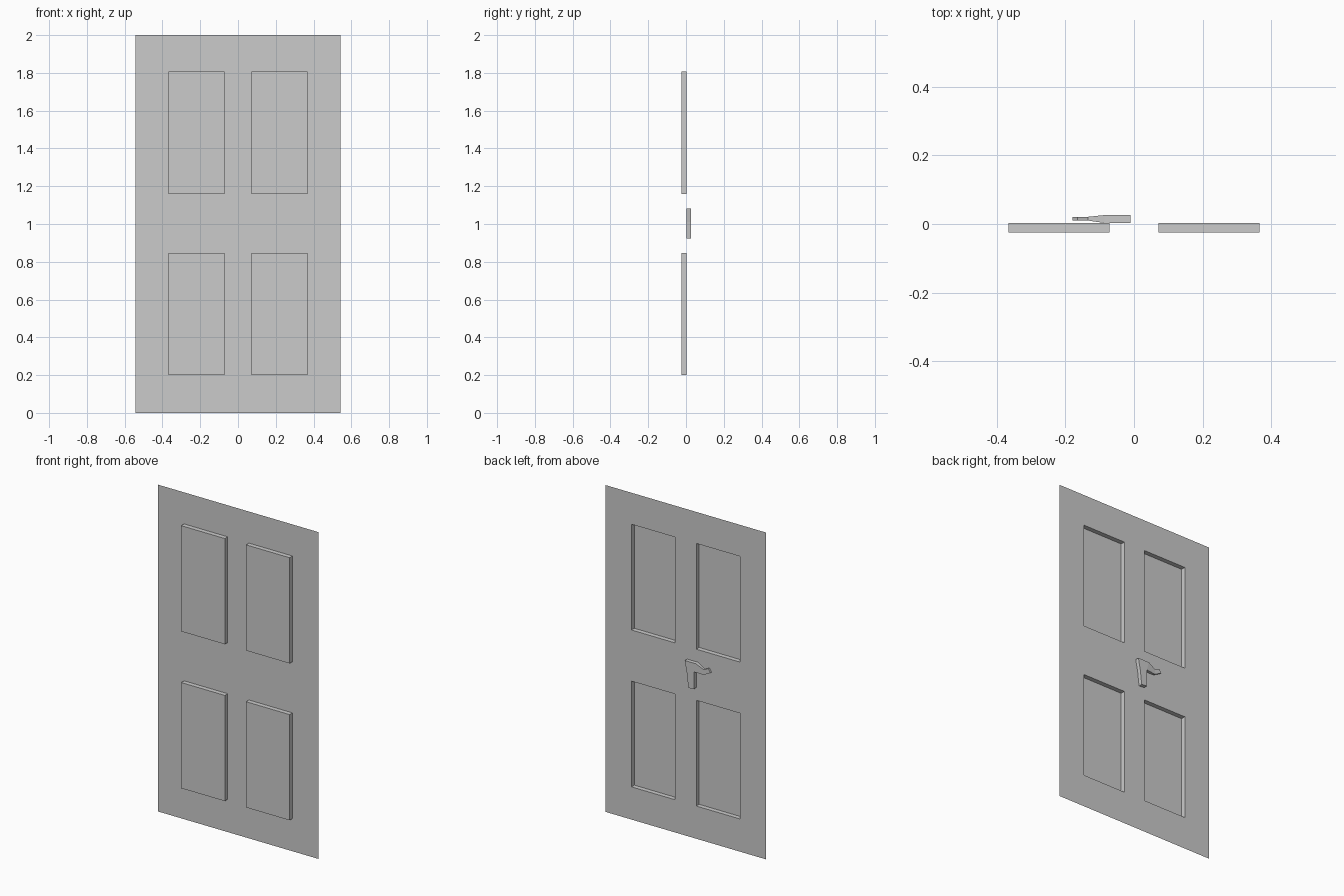
import bpy, bmesh

if "Cube" in bpy.data.objects:
    bpy.data.objects.remove(bpy.data.objects["Cube"])

SHEET_Y = 0.003
PANEL_Y = -0.025


def finish(bm, name):
    mesh = bpy.data.meshes.new(name)
    bmesh.ops.recalc_face_normals(bm, faces=bm.faces[:])
    bm.to_mesh(mesh)
    bm.free()
    obj = bpy.data.objects.new(name, mesh)
    bpy.context.collection.objects.link(obj)
    return obj


# Door leaf: one thin sheet with four panels pressed towards the front
xs = [-0.543, -0.367, -0.072, 0.072, 0.367, 0.543]
zs = [0, 0.2, 0.847, 1.16, 1.807, 2.0]
bm = bmesh.new()
grid = [[bm.verts.new((x, SHEET_Y, z)) for z in zs] for x in xs]
panels = []
for i in range(5):
    for j in range(5):
        f = bm.faces.new((grid[i][j], grid[i + 1][j], grid[i + 1][j + 1], grid[i][j + 1]))
        if i in (1, 3) and j in (1, 3):
            panels.append(f)
pressed = bmesh.ops.extrude_discrete_faces(bm, faces=panels)["faces"]
for f in pressed:
    bmesh.ops.translate(bm, verts=f.verts, vec=(0, PANEL_Y - SHEET_Y, 0))
finish(bm, "door_leaf")

# Handle on the back: plate and lever outline (x, z, near y, far y)
B = (SHEET_Y, 0.026)
L = (0.010, 0.021)
outline = [
    (-0.010, 1.083, *B), (-0.086, 1.083, *B), (-0.134, 1.058, *L),
    (-0.165, 1.073, *L), (-0.180, 1.050, *L), (-0.134, 1.026, *L),
    (-0.072, 1.030, *B), (-0.072, 0.925, *B), (-0.034, 0.922, *B),
    (-0.024, 1.010, *B),
]
bm = bmesh.new()
near = [bm.verts.new((x, a, z)) for x, z, a, b in outline]
far = [bm.verts.new((x, b, z)) for x, z, a, b in outline]
n = len(outline)
for i in range(n):
    k = (i + 1) % n
    bm.faces.new((near[i], near[k], far[k], far[i]))
for ring in (near, far):
    for ids in ((0, 1, 6, 9), (6, 7, 8, 9), (1, 2, 5, 6), (2, 3, 4, 5)):
        bm.faces.new([ring[i] for i in ids])
finish(bm, "handle")
